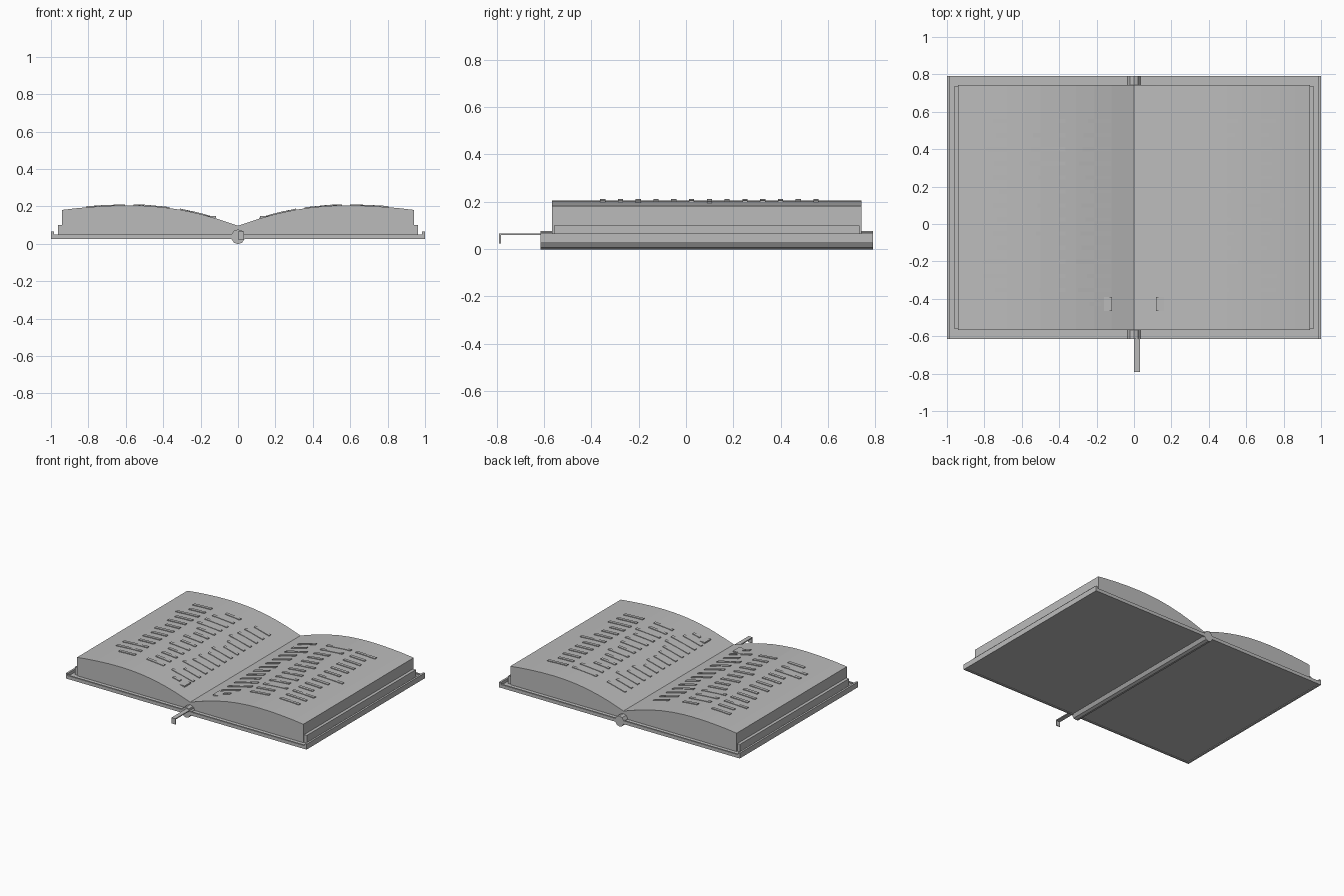
import bpy, bmesh, math
from mathutils import Matrix, Vector

if "Cube" in bpy.data.objects:
    bpy.data.objects.remove(bpy.data.objects["Cube"])

grey = bpy.data.materials.new("plain grey")
grey.diffuse_color = (0.5, 0.5, 0.5, 1)
grey.use_nodes = True
grey.node_tree.nodes["Principled BSDF"].inputs["Base Color"].default_value = grey.diffuse_color


def finish(name, bm):
    bmesh.ops.recalc_face_normals(bm, faces=bm.faces)
    me = bpy.data.meshes.new(name)
    bm.to_mesh(me)
    bm.free()
    me.materials.append(grey)
    ob = bpy.data.objects.new(name, me)
    bpy.context.collection.objects.link(ob)
    return ob


def add_box(bm, x0, x1, y0, y1, z0, z1):
    m = (Matrix.Translation(((x0 + x1) / 2, (y0 + y1) / 2, (z0 + z1) / 2))
         @ Matrix.Diagonal((abs(x1 - x0), y1 - y0, z1 - z0, 1)))
    bmesh.ops.create_cube(bm, size=1, matrix=m)


def add_prism(bm, profile, y0, y1):
    """Extrude an (x, z) outline along y."""
    f = bm.faces.new([bm.verts.new((x, y0, z)) for x, z in profile])
    r = bmesh.ops.extrude_face_region(bm, geom=[f])
    verts = [v for v in r["geom"] if isinstance(v, bmesh.types.BMVert)]
    bmesh.ops.translate(bm, vec=(0, y1 - y0, 0), verts=verts)


# Height of the curved page surface
CURVE = [(0, .096), (.06, .116), (.12, .136), (.21, .161), (.31, .182), (.4, .195),
         (.5, .203), (.58, .205), (.68, .203), (.78, .197), (.86, .19), (.94, .181)]


def page_z(x):
    x = abs(x)
    for (a, za), (b, zb) in zip(CURVE, CURVE[1:]):
        if x <= b:
            return za + (zb - za) * (x - a) / (b - a)
    return CURVE[-1][1]


Y0, Y1 = -0.615, 0.79      # cover
P0, P1 = -0.567, 0.742     # pages

for side, s in (("left", -1), ("right", 1)):
    # Cover board with edging strips
    bm = bmesh.new()
    add_box(bm, s * 0.02, s * 0.99, Y0 + 0.004, Y1 - 0.004, 0.03, 0.043)
    add_box(bm, s * 0.03, s * 0.985, Y0, Y0 + 0.013, 0.025, 0.05)
    add_box(bm, s * 0.03, s * 0.985, Y1 - 0.013, Y1, 0.025, 0.05)
    add_box(bm, s * 0.985, s * 1.0, Y0, Y1, 0.025, 0.065)
    finish(side + "_cover", bm)

    # Endpaper step beside the page block
    bm = bmesh.new()
    add_box(bm, s * 0.93, s * 0.963, P0 + 0.008, P1 - 0.008, 0.04, 0.1)
    finish(side + "_endpaper", bm)

    # Page block with curved top
    bm = bmesh.new()
    outline = [(s * x, z) for x, z in CURVE] + [(s * 0.94, 0.04), (0, 0.04)]
    add_prism(bm, outline, P0, P1)
    finish(side + "_pages", bm)

# Spine rod
bm = bmesh.new()
prof = [(0.036 * math.cos(math.tau * i / 10), 0.0375 + 0.0375 * math.sin(math.tau * (i + .5) / 10)
         ) for i in range(10)]
prof = [(0.037 * math.cos(math.tau * (i + .5) / 10),
         0.0375 + 0.0394 * math.sin(math.tau * (i + .5) / 10)) for i in range(10)]
add_prism(bm, prof, Y0, Y1)
finish("spine", bm)

# Ribbon bookmark with hanging tip
bm = bmesh.new()
add_box(bm, 0.0, 0.033, -0.79, -0.5, 0.058, 0.065)
add_box(bm, 0.0, 0.033, -0.79, -0.783, 0.022, 0.065)
finish("ribbon", bm)

# Text bars: aligned edge of each column -> free ends row by row
LEFT = {
    -.605: (.755, .735, .79, .745, .755, .72, .755, .73, .75, .73, .81, .81, .74),
    -.365: (.485, .54, .55, .56, .51, .485, .515, .485, .525, .485, .485, .485, .505),
    -.12: (.245, .27, .275, .295, .26, .235, .28, .26, .285, .28, .31, .25, .3)}
RIGHT = {
    .115: (.265, .24, .295, .255, .265, .225, .25, .245, .255, .275, .31, .31, .265),
    .355: (.555, .54, .48, .475, .49, .52, .49, .52, .535, .52, .555, .5, .51),
    .6: (.76, .725, .74, .74, .74, .73, .805, .74, .73, .715, .78, .765, .76)}


def add_bar(bm, xa, xb, y):
    """Bar lying on the page slope between two x positions."""
    za, zb = page_z(xa), page_z(xb)
    add_prism(bm, [(xa, za - .004), (xb, zb - .004), (xb, zb + .006), (xa, za + .006)],
              y - .011, y + .011)


for side, s, cols in (("left", -1, LEFT), ("right", 1, RIGHT)):
    bm = bmesh.new()
    for start, ends in cols.items():
        for row, e in enumerate(ends):
            add_bar(bm, start, s * e, 0.55 - 0.0752 * row)
    add_bar(bm, s * 0.18, s * 0.237, -0.427)
    finish(side + "_text_bars", bm)

    # Level plate half sunk into the page at the foot of the column
    bm = bmesh.new()
    add_box(bm, s * 0.117, s * 0.187, -0.465, -0.39, 0.137, 0.147)
    finish(side + "_page_mark", bm)
